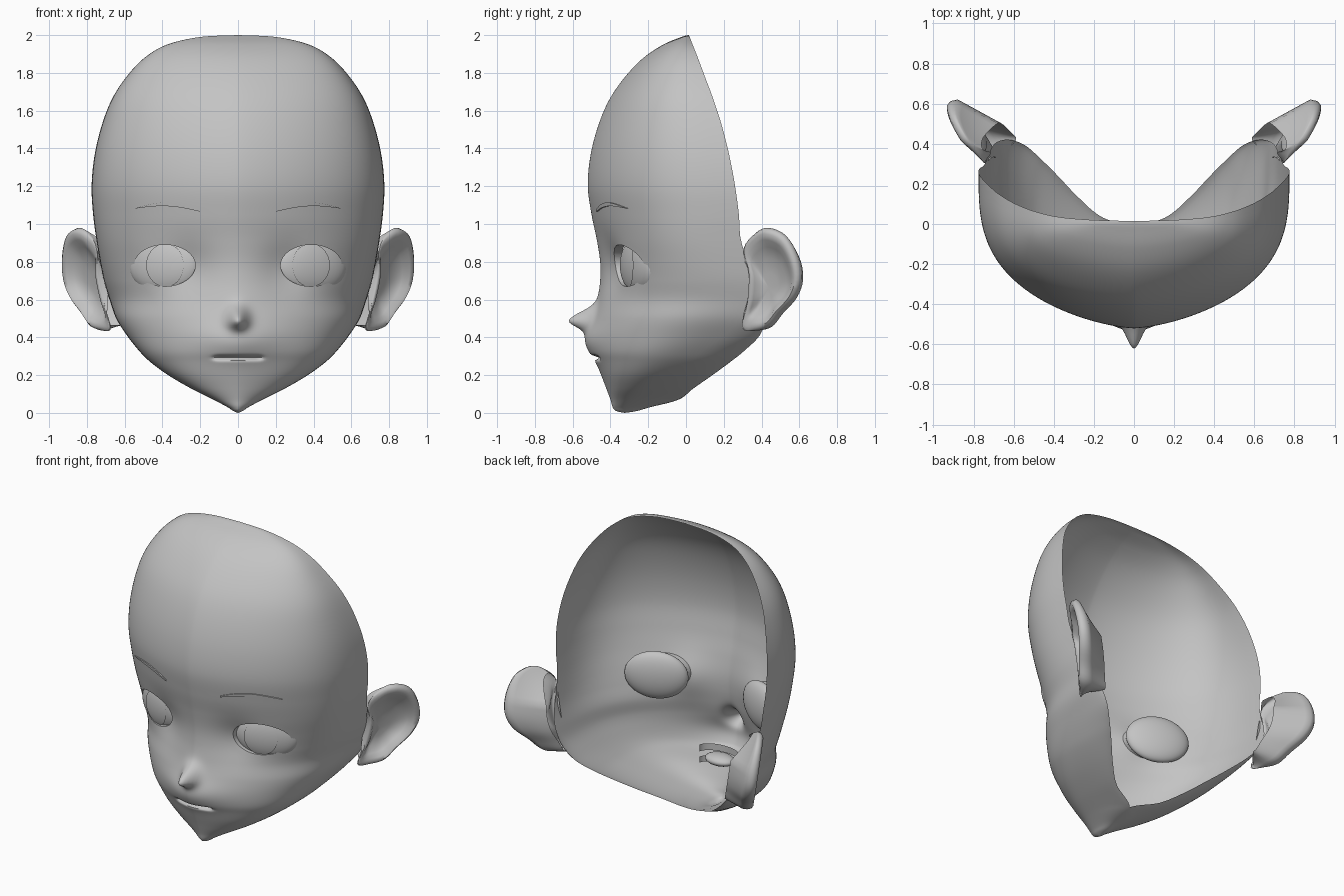
import bpy, bmesh
from math import sin, cos, pi, exp, radians
from mathutils import Matrix, Vector

cube = bpy.data.objects.get("Cube")
if cube:
    bpy.data.objects.remove(cube)

# One plain grey for everything
grey = bpy.data.materials.new("plain grey")
grey.use_nodes = True
GREY = (0.55, 0.55, 0.55, 1)
grey.diffuse_color = GREY
grey.node_tree.nodes["Principled BSDF"].inputs["Base Color"].default_value = GREY


def make(name, bm, mirror=True):
    """Turn a bmesh into a smooth, optionally mirrored object."""
    mesh = bpy.data.meshes.new(name)
    bm.to_mesh(mesh)
    bm.free()
    obj = bpy.data.objects.new(name, mesh)
    bpy.context.collection.objects.link(obj)
    mesh.materials.append(grey)
    if mirror:
        mod = obj.modifiers.new("mirror", 'MIRROR')
        mod.merge_threshold = 0.001
    bpy.ops.object.select_all(action='DESELECT')
    obj.select_set(True)
    bpy.context.view_layer.objects.active = obj
    bpy.ops.object.shade_smooth_by_angle(angle=radians(60))
    return obj


def spline(pts, u, closed=False):
    """Catmull-Rom point at index parameter u."""
    n = len(pts)
    i = int(u) if closed else min(int(u), n - 2)
    t = u - i
    pick = (lambda k: pts[k % n]) if closed else (lambda k: pts[max(0, min(n - 1, k))])
    a, b, c, d = (pick(i + k) for k in (-1, 0, 1, 2))
    return [q + 0.5 * t * (r - p + t * (2*p - 5*q + 4*r - s + t * (3*(q - r) + s - p)))
            for p, q, r, s in zip(a, b, c, d)]


def grid(bm, rows, closed=False):
    """Skin rows of points with quads."""
    vs = [[bm.verts.new(p) for p in row] for row in rows]
    n = len(vs[0])
    for r0, r1 in zip(vs, vs[1:]):
        for c in range(n if closed else n - 1):
            e = (c + 1) % n
            bm.faces.new((r0[c], r1[c], r1[e], r0[e]))


# Head slices, top down: height, front y, half width, back edge y
skull = [(2, .01, 0, .015), (1.99, -.025, .2, .02), (1.95, -.12, .375, .035),
         (1.88, -.225, .495, .063), (1.78, -.322, .59, .1), (1.66, -.405, .668, .145),
         (1.52, -.465, .722, .19), (1.36, -.506, .76, .23), (1.2, -.52, .775, .26),
         (1.05, -.5, .767, .28), (.92, -.473, .75, .29), (.8, -.455, .73, .33),
         (.7, -.455, .71, .38), (.6, -.468, .68, .41)]
# Jaw slices: height, front y, half width, y of widest point, edge x, edge y
jaw = [(.5, -.485, .645, .3, .62, .42), (.41, -.495, .588, .2, .54, .39),
       (.33, -.488, .525, .09, .45, .31), (.27, -.47, .465, .02, .375, .235),
       (.2, -.448, .37, -.08, .285, .14), (.13, -.422, .25, -.17, .17, .04),
       (.07, -.4, .13, -.24, 0, -.04), (.03, -.388, .055, -.29, 0, -.19),
       (.01, -.37, .025, -.31, 0, -.26), (0, -.325, 0, -.325, 0, -.325)]
slices = [(z, f, w, e - .02 * (e - f), w, e) for z, f, w, e in skull] + jaw


def bell(v, mid, width):
    return exp(-((v - mid) / width) ** 2)


def front_y(x, s, u=None, z=None):
    """Face depth: rounded section plus nose, muzzle, mouth and eye sockets."""
    if u is None:
        lo, hi = 0, len(slices) - 1
        for _ in range(30):
            u = (lo + hi) / 2
            if spline(slices, u)[0] > z:
                lo = u
            else:
                hi = u
    z, f, w, m = spline(slices, u)[:4]
    if s is None:
        s = min(1, x / max(w, .001))
    y = m - (m - f) * max(0, 1 - s ** 1.5) ** (1 / 3)
    y -= .12 * bell(x, 0, .05) * bell(z, .49, .064 if z > .49 else .045)
    y -= .04 * bell(x, 0, .2) * bell(z, .385, .1)
    y += .035 * bell(z, .292, .01) / (1 + (x / .122) ** 16)
    y += .035 * bell(x, .26, .13) * bell(z, .76, .14)
    return y


# Face shell
STEPS, FRONT, BACK = 8, 52, 8
rows = []
for r in range((len(slices) - 1) * STEPS + 1):
    u = r / STEPS
    z, f, w, m, ex, ey = spline(slices, u)
    w, ex = max(w, 0), max(ex, 0)
    row = []
    for c in range(FRONT + 1):
        s = sin(pi / 2 * (c / FRONT) ** 1.2)
        row.append((w * s, front_y(w * s, s, u), z))
    for c in range(1, BACK + 1):
        a = pi / 2 * c / BACK
        row.append((ex + (w - ex) * cos(a), m + (ey - m) * sin(a), z))
    rows.append(row)
bm = bmesh.new()
grid(bm, rows)
bmesh.ops.remove_doubles(bm, verts=bm.verts, dist=.0005)

# Eye opening with a lid turned inward
EX, EZ, RX, RZ = .388, .78, .162, .11


def eye_radius(v):
    return (((v.co.x - EX) / RX) ** 2 + ((v.co.z - EZ) / RZ) ** 2) ** .5


hole = [f for f in bm.faces if any(eye_radius(v) < 1 and v.co.y < 0 for v in f.verts)]
bmesh.ops.delete(bm, geom=hole, context='FACES')
rim = [e for e in bm.edges if e.is_boundary and all(eye_radius(v) < 1.6 for v in e.verts)]
for v in {v for e in rim for v in e.verts}:
    k = eye_radius(v)
    v.co.x = EX + (v.co.x - EX) / k
    v.co.z = EZ + (v.co.z - EZ) / k
    v.co.y = front_y(v.co.x, None, z=v.co.z)
lid = bmesh.ops.extrude_edge_only(bm, edges=rim)["geom"]
for v in lid:
    if isinstance(v, bmesh.types.BMVert):
        v.co.y += .045
make("face_shell", bm)

# Eyeballs and iris plates share one tilted frame
frame = Matrix.Translation((.392, -.248, .782)) @ Matrix.Rotation(radians(23), 4, 'Z')
BALL = (.198, .062, .155)
bm = bmesh.new()
bmesh.ops.create_uvsphere(bm, u_segments=40, v_segments=24, radius=1,
                          matrix=frame @ Matrix.Diagonal((*BALL, 1)))
make("eyeball", bm)

bm = bmesh.new()
rows = []
for r in range(9):
    row = []
    for c in range(36):
        a = 2 * pi * c / 36
        x, z = -.03 + .105 * r / 8 * cos(a), .115 * r / 8 * sin(a)
        y = -BALL[1] * (1 - (x / BALL[0]) ** 2 - (z / BALL[2]) ** 2) ** .5 - .008
        row.append(frame @ Vector((x, y, z)))
    rows.append(row)
grid(bm, rows, closed=True)
bmesh.ops.remove_doubles(bm, verts=bm.verts, dist=.0005)
make("iris", bm)

# Eyebrows: thin tapered plates on the brow, with a turned-in border
bm = bmesh.new()
rows = []
for side, lift in ((1, 0), (1, .008), (-1, .008), (-1, 0)):
    row = []
    for c in range(25):
        t = c / 24
        x = .2 + .345 * t
        z = 1.07 + .012 * t + .028 * sin(pi * t) + side * .01 * sin(pi * (.15 + .83 * t))
        row.append((x, front_y(x, None, z=z) - lift, z))
    rows.append(row)
grid(bm, rows)
make("eyebrow", bm)

# Ears: an outline of (outward, height), skinned from hollow to rim to back
outline = [(-.03, .87), (.04, .95), (.12, .98), (.23, .94), (.305, .83), (.33, .71),
           (.29, .61), (.2, .525), (.13, .455), (.04, .435), (-.04, .45), (-.01, .58), (.0, .74)]
# Rings: pivot, outward scale, height scale, depth
front = [(.1, k, k, d) for k, d in ((0, -.045), (.25, -.045), (.5, -.035), (.68, -.01),
                                    (.8, .018), (.9, .028), (.97, .018), (1, -.005))]
back = [(-.03, 1 - .6 * t, 1 - .14 * t, -.03 - .12 * t) for t in (.05, .2, .4, .6, .8, 1)]
bm = bmesh.new()
rows = []
for pivot, k_out, k_up, depth in front + back:
    row = []
    for c in range(52):
        a0, z0 = spline(outline, c / 4, closed=True)
        a, z = pivot + (a0 - pivot) * k_out, .66 + (z0 - .66) * k_up
        fade = a / .12 if depth > 0 else min((a0 + .03) / .12, (1.05 - z0) / .25)
        d = depth * (min(1, max(0, fade)) if pivot < 0 or depth > 0 else 1)
        row.append((.73 + .53 * a + .85 * d + .16 * (z - .65), .33 + .85 * a - .53 * d, z))
    rows.append(row)
grid(bm, rows, closed=True)
bmesh.ops.remove_doubles(bm, verts=bm.verts, dist=.0005)
bmesh.ops.recalc_face_normals(bm, faces=bm.faces)
make("ear", bm)

# Mouth interior: tongue and two curved rows of teeth
bm = bmesh.new()
bmesh.ops.create_uvsphere(bm, u_segments=24, v_segments=12, radius=1,
                          matrix=Matrix.Translation((0, -.36, .28)) @ Matrix.Diagonal((.1, .07, .035, 1)))
make("tongue", bm, mirror=False)
for name, low, high in (("upper_teeth", .3, .345), ("lower_teeth", .225, .265)):
    bm = bmesh.new()
    arc = [pi * c / 20 for c in range(21)]
    grid(bm, [[(-.14 * cos(a), -.34 - .08 * sin(a), z) for a in arc] for z in (high, low)])
    make(name, bm, mirror=False)
